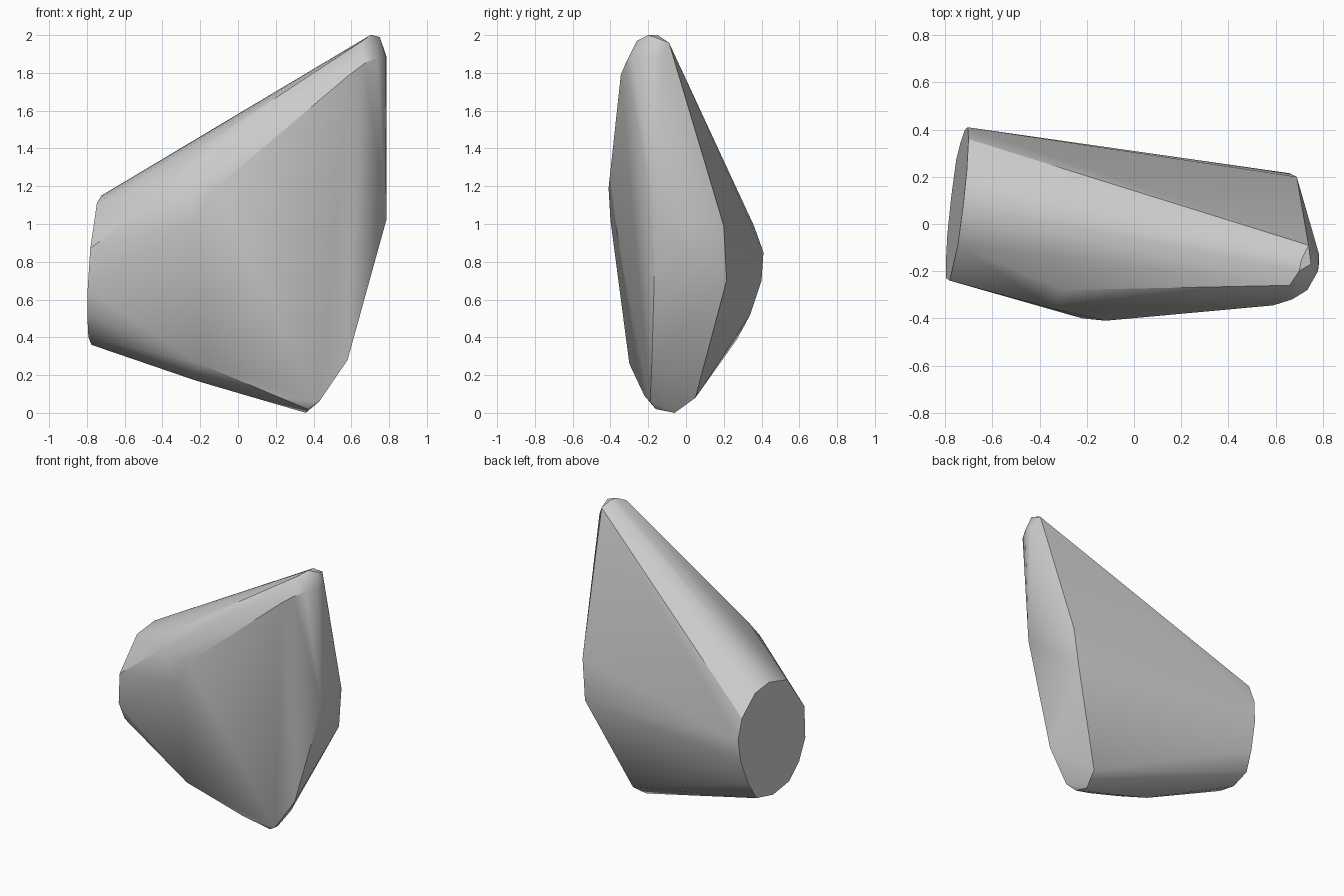
import bpy
import bmesh
import math

default_cube = bpy.data.objects.get("Cube")
if default_cube:
    bpy.data.objects.remove(default_cube, do_unlink=True)


def flat_material(name, value):
    """One plain grey, set for both the viewport and the render."""
    material = bpy.data.materials.new(name)
    material.use_nodes = True
    colour = (value, value, value, 1)
    material.diffuse_color = colour
    shader = material.node_tree.nodes["Principled BSDF"]
    shader.inputs["Base Color"].default_value = colour
    return material


def hull_object(name, points, material):
    """Wrap the control points in a convex skin with smooth, angle-limited shading."""
    bm = bmesh.new()
    for point in points:
        bm.verts.new(point)
    bmesh.ops.convex_hull(bm, input=bm.verts[:], use_existing_faces=False)
    loose = [vert for vert in bm.verts if not vert.link_faces]
    bmesh.ops.delete(bm, geom=loose, context="VERTS")
    bmesh.ops.dissolve_limit(bm, angle_limit=math.radians(1),
                             verts=bm.verts[:], edges=bm.edges[:])
    bmesh.ops.recalc_face_normals(bm, faces=bm.faces[:])
    mesh = bpy.data.meshes.new(name)
    bm.to_mesh(mesh)
    bm.free()
    mesh.materials.append(material)
    obj = bpy.data.objects.new(name, mesh)
    bpy.context.collection.objects.link(obj)
    bpy.ops.object.select_all(action="DESELECT")
    bpy.context.view_layer.objects.active = obj
    obj.select_set(True)
    bpy.ops.object.shade_smooth_by_angle(angle=math.radians(30))
    return obj


# Flat round end: outline in y and z, laid on a slightly tilted plane
end_outline = [
    (-.09, 1.11), (.08, 1.15), (.22, 1.12), (.36, .99), (.41, .85),
    (.4, .7), (.34, .52), (.27, .39), (.11, .36), (-.05, .4),
    (-.16, .51), (-.23, .65), (-.24, .87),
]
round_end = [(-.814 + .12 * y + .07 * z, y, z) for y, z in end_outline]

# Flat side facet opposite the round end
side_facet = [
    (.69, .2, .99), (.66, .215, .7), (.39, .05, .08), (.36, -.06, 0),
    (.37, -.16, .02), (.43, -.19, .06), (.58, -.18, .28), (.785, -.16, 1.02),
]

# Rounded upper tip
tip = [
    (.74, -.09, 1.96), (.71, -.15, 2), (.7, -.2, 2), (.75, -.17, 1.99),
    (.785, -.13, 1.89), (.78, -.2, 1.89), (.735, -.28, 1.88),
    (.66, -.26, 1.97), (.67, -.32, 1.85), (.59, -.345, 1.79),
]

# Swollen front and the rim beneath it
front_bulge = [
    (-.12, -.41, 1.19), (-.22, -.4, 1.02), (-.34, -.36, 1.22),
    (-.3, -.28, 1.34), (-.2, -.3, .26), (-.05, -.22, .16),
    (-.22, -.13, .17), (.2, -.22, .09),
]

grey = flat_material("plain grey", .6)
hull_object("stone_shard", round_end + side_facet + tip + front_bulge, grey)
